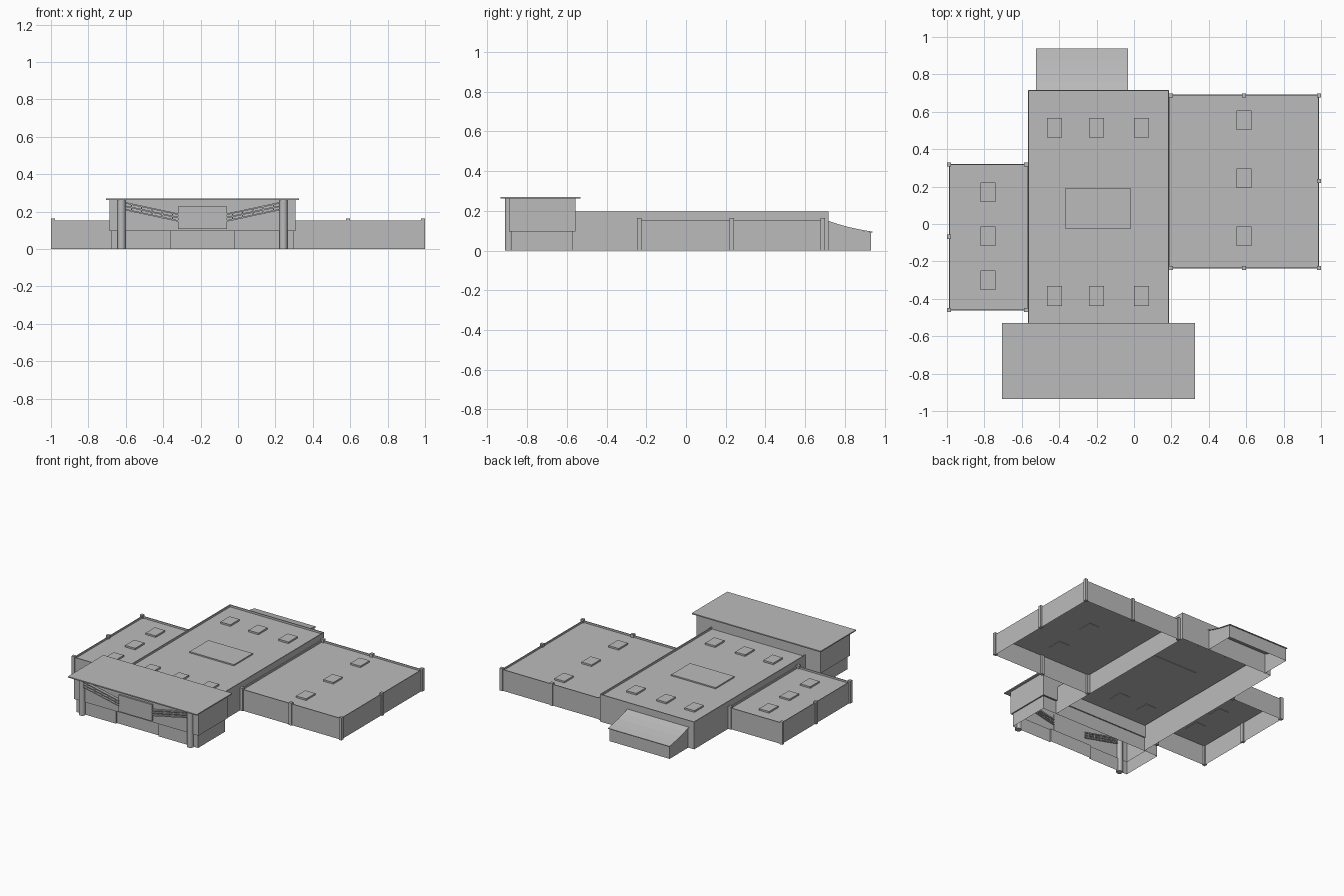
import bpy, bmesh, math
from mathutils import Vector

old = bpy.data.objects.get("Cube")
if old:
    bpy.data.objects.remove(old, do_unlink=True)

grey = bpy.data.materials.new("concrete_grey")
grey.use_nodes = True
grey.diffuse_color = (0.5, 0.5, 0.5, 1)
grey.node_tree.nodes["Principled BSDF"].inputs["Base Color"].default_value = (0.5, 0.5, 0.5, 1)


def finish(name, bm):
    mesh = bpy.data.meshes.new(name)
    bmesh.ops.recalc_face_normals(bm, faces=bm.faces)
    bm.to_mesh(mesh)
    bm.free()
    mesh.materials.append(grey)
    obj = bpy.data.objects.new(name, mesh)
    bpy.context.scene.collection.objects.link(obj)
    return obj


def add_box(bm, x, y, z):
    made = bmesh.ops.create_cube(bm, size=1)["verts"]
    for v in made:
        v.co = Vector(r[0] + (c + 0.5) * (r[1] - r[0]) for r, c in zip((x, y, z), v.co))
    return made


def box(name, x, y, z):
    bm = bmesh.new()
    add_box(bm, x, y, z)
    return finish(name, bm)


def facing(bm, z):
    bm.normal_update()
    return [f for f in bm.faces if f.normal.z * z > 0.9]


def shell(name, x, y, z, rim=0.0, sink=0.0, lip=0.0):
    """Box open underneath; the roof can sit inside a parapet."""
    bm = bmesh.new()
    add_box(bm, x, y, z)
    bottom = facing(bm, -1)
    if lip:
        bmesh.ops.inset_region(bm, faces=bottom, thickness=lip)
    bmesh.ops.delete(bm, geom=bottom, context='FACES')
    if rim:
        roof = facing(bm, 1)
        bmesh.ops.inset_region(bm, faces=roof, thickness=rim)
        for step in (sink,):
            ring = bmesh.ops.extrude_face_region(bm, geom=roof)["geom"]
            bmesh.ops.delete(bm, geom=roof, context='FACES')
            for v in ring:
                if isinstance(v, bmesh.types.BMVert):
                    v.co.z -= step
    return finish(name, bm)


def skylights(name, spots, z, w=0.08, d=0.105):
    bm = bmesh.new()
    for x, y in spots:
        add_box(bm, (x - w / 2, x + w / 2), (y - d / 2, y + d / 2), (z - 0.003, z + 0.012))
    return finish(name, bm)


def posts(name, spots, half=0.011):
    bm = bmesh.new()
    for x, y in spots:
        add_box(bm, (x - half, x + half), (y - half, y + half), (0, 0.163))
    return finish(name, bm)


# Main hall with roof lights and central raised roof panel
shell("main_hall", (-0.567, 0.187), (-0.57, 0.717), (0, 0.197), 0.009, 0.014)
skylights("hall_roof_lights", [(x, y) for x in (-0.425, -0.2, 0.04) for y in (0.515, -0.385)], 0.183)
box("hall_roof_panel", (-0.37, -0.015), (-0.025, 0.19), (0.18, 0.192))

# Left wing
shell("left_wing", (0.187, 0.99), (-0.238, 0.692), (0, 0.153), 0.008, 0.013)
posts("left_wing_posts", [(x, y) for x in (0.198, 0.589, 0.989) for y in (-0.235, 0.688)] + [(0.989, 0.23)])
skylights("left_wing_roof_lights", [(0.587, y) for y in (-0.065, 0.245, 0.555)], 0.14)

# Right wing
shell("right_wing", (-0.99, -0.567), (-0.463, 0.322), (0, 0.153), 0.008, 0.013)
posts("right_wing_posts", [(x, y) for x in (-0.989, -0.578) for y in (-0.46, 0.318)] + [(-0.989, -0.068)])
skylights("right_wing_roof_lights", [(-0.78, y) for y in (-0.3, -0.065, 0.17)], 0.14)

# Entrance: upper storey, canopy and lower walls with a recessed doorway
MID = -0.19
shell("entrance_upper", (MID - 0.497, MID + 0.497), (-0.89, -0.557), (0.095, 0.262), lip=0.012)
box("entrance_canopy", (-0.705, 0.325), (-0.935, -0.53), (0.262, 0.27))

bm = bmesh.new()
outline = [(-0.487, -0.57), (-0.487, -0.88), (-0.17, -0.88), (-0.17, -0.868)]
outline += [(-x, y) for x, y in reversed(outline)]
low = [bm.verts.new((MID + x, y, 0)) for x, y in outline]
high = [bm.verts.new((MID + x, y, 0.096)) for x, y in outline]
for i in range(len(low)):
    j = (i + 1) % len(low)
    bm.faces.new((low[i], low[j], high[j], high[i]))
finish("entrance_lower_walls", bm)

# Entrance front: panel, sloping rails with brackets, round columns
box("entrance_front_panel", (MID - 0.132, MID + 0.132), (-0.902, -0.885), (0.107, 0.226))

bm = bmesh.new()
for side in (-1, 1):
    for drop in (0, 0.018, 0.036):
        for v in add_box(bm, (0.13, 0.41), (-0.908, -0.88), (0, 0.008)):
            t = (v.co.x - 0.13) / 0.28
            v.co.z += 0.182 - drop + 0.06 * t
            v.co.x = MID + side * v.co.x
    for k in range(5):
        x = MID + side * (0.16 + 0.055 * k)
        z = 0.145 + 0.06 * (0.03 + 0.055 * k) / 0.28
        add_box(bm, (x - 0.003, x + 0.003), (-0.9, -0.885), (z, z + 0.042))
finish("entrance_rails", bm)

for side, label in ((1, "left"), (-1, "right")):
    bpy.ops.mesh.primitive_cylinder_add(vertices=16, radius=0.022, depth=0.264,
                                        location=(MID + side * 0.433, -0.89, 0.132))
    column = bpy.context.object
    column.name = label + "_entrance_column"
    column.data.materials.append(grey)
    bpy.ops.object.shade_smooth_by_angle(angle=math.radians(35))

# Rear porch: side and end walls under a concave sloping roof
curve = [(0.71, 0.146), (0.765, 0.128), (0.82, 0.113), (0.88, 0.1), (0.938, 0.09)]
bm = bmesh.new()
for rise in (0, 0.005):
    rows = [[bm.verts.new((x, y, z + rise)) for x in (-0.525, -0.033)] for y, z in curve]
    for a, b in zip(rows, rows[1:]):
        bm.faces.new((a[0], a[1], b[1], b[0]))
bmesh.ops.bridge_loops(bm, edges=[e for e in bm.edges if e.is_boundary])
finish("porch_roof", bm)

bm = bmesh.new()
wall = curve[:-1] + [(0.93, 0.091)]
ends = []
for x in (-0.52, -0.038):
    base = [bm.verts.new((x, y, 0)) for y, z in wall]
    top = [bm.verts.new((x, y, z)) for y, z in wall]
    for i in range(len(wall) - 1):
        bm.faces.new((base[i], base[i + 1], top[i + 1], top[i]))
    ends.append((base[-1], top[-1]))
bm.faces.new((ends[0][0], ends[1][0], ends[1][1], ends[0][1]))
finish("porch_walls", bm)
